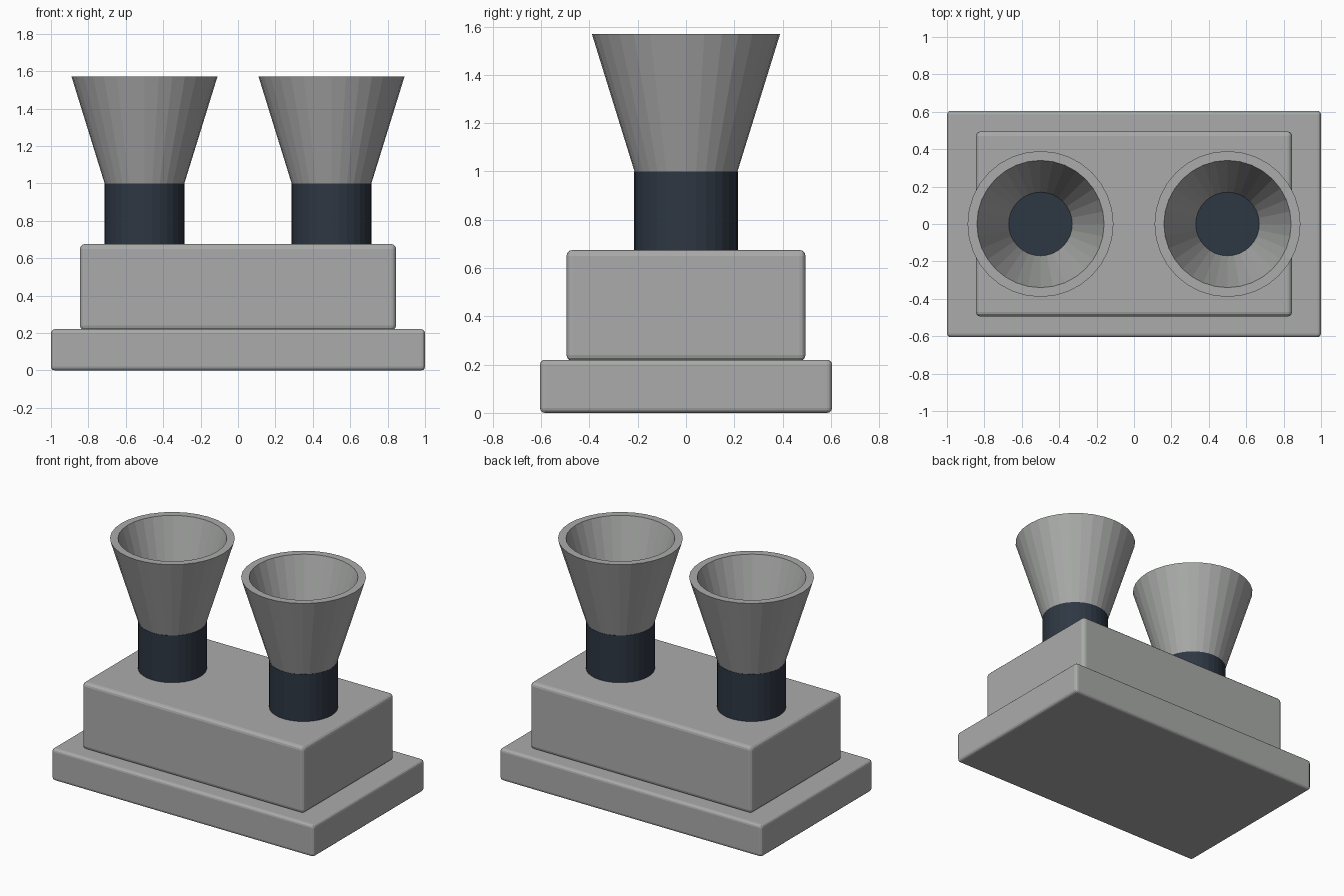
import bpy
import bmesh
import math

cube = bpy.data.objects.get("Cube")
if cube:
    bpy.data.objects.remove(cube, do_unlink=True)


def make_material(name, rgb):
    mat = bpy.data.materials.new(name)
    mat.use_nodes = True
    color = (*rgb, 1.0)
    mat.diffuse_color = color
    mat.node_tree.nodes["Principled BSDF"].inputs["Base Color"].default_value = color
    return mat


GREY = make_material("warm grey", (0.40, 0.41, 0.40))
NAVY = make_material("dark navy", (0.027, 0.038, 0.056))


def add_object(name, bm, mat):
    bmesh.ops.recalc_face_normals(bm, faces=bm.faces)
    mesh = bpy.data.meshes.new(name)
    bm.to_mesh(mesh)
    bm.free()
    mesh.materials.append(mat)
    obj = bpy.data.objects.new(name, mesh)
    bpy.context.collection.objects.link(obj)
    return obj


def rounded_block(name, width, depth, bottom, top, bevel):
    bm = bmesh.new()
    bmesh.ops.create_cube(bm, size=1)
    bmesh.ops.scale(bm, vec=(width, depth, top - bottom), verts=bm.verts)
    bmesh.ops.translate(bm, vec=(0, 0, (top + bottom) / 2), verts=bm.verts)
    obj = add_object(name, bm, GREY)
    mod = obj.modifiers.new("Rounded edges", "BEVEL")
    mod.width = bevel
    mod.segments = 3


def turned(name, profile, x, mat, sides=32):
    """Revolve (radius, height) points; the profile closes on itself or the axis."""
    bm = bmesh.new()
    rings = []
    for r, z in profile:
        rings.append([bm.verts.new((x + r * math.cos(a), r * math.sin(a), z))
                      for a in (2 * math.pi * i / sides for i in range(sides))])
    for lower, upper in zip(rings, rings[1:]):
        for i in range(sides):
            j = (i + 1) % sides
            bm.faces.new((lower[i], lower[j], upper[j], upper[i]))
    return bm, rings


# Stepped body
rounded_block("base_plinth", 2.0, 1.21, 0.0, 0.22, 0.02)
rounded_block("upper_block", 1.69, 0.99, 0.215, 0.675, 0.025)

# Paired collars and open funnels
for side, x in (("left", 0.5), ("right", -0.5)):
    bm, rings = turned("collar", [(0.215, 0.66), (0.215, 1.0)], x, NAVY)
    bm.faces.new(rings[0])
    bm.faces.new(rings[-1])
    add_object(side + "_collar", bm, NAVY)

    wall = [(0.213, 0.999), (0.39, 1.57), (0.34, 1.57), (0.17, 1.001)]
    bm, rings = turned("funnel", wall, x, GREY)
    add_object(side + "_funnel", bm, GREY)
